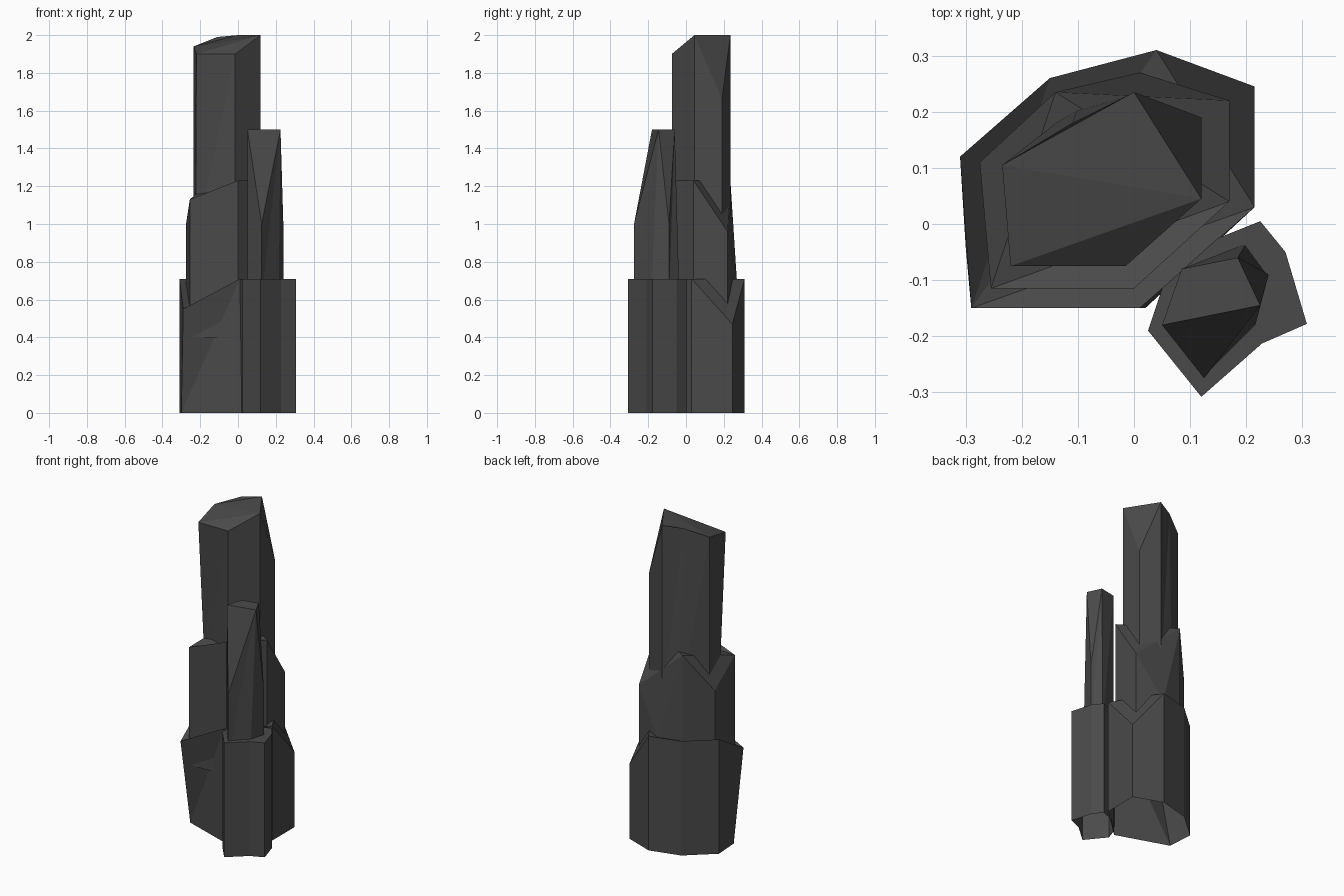
import bpy
import bmesh

# Remove the default cube only
default_cube = bpy.data.objects.get("Cube")
if default_cube:
    bpy.data.objects.remove(default_cube, do_unlink=True)

# Single dark stone colour
stone = bpy.data.materials.new("dark_grey_stone")
stone.use_nodes = True
stone_colour = (0.068, 0.068, 0.068, 1.0)
stone.diffuse_color = stone_colour
for node in stone.node_tree.nodes:
    if node.type == "BSDF_PRINCIPLED":
        node.inputs["Base Color"].default_value = stone_colour
        node.inputs["Roughness"].default_value = 0.9


def rock_column(name, base_height, corners, roof, shifted=None):
    """Faceted open-bottomed column.

    corners: letter -> top corner, listed counter-clockwise from above
    roof:    words naming the corners of each roof facet
    shifted: letter -> foot position where a side edge leans
    """
    shifted = shifted or {}
    mesh = bpy.data.meshes.new(name)
    bm = bmesh.new()
    top = {}
    foot = {}
    for letter, point in corners.items():
        foot_x, foot_y = shifted.get(letter, point[:2])
        top[letter] = bm.verts.new(point)
        foot[letter] = bm.verts.new((foot_x, foot_y, base_height))

    # Sides, split along a consistent diagonal
    letters = list(corners)
    for this, following in zip(letters, letters[1:] + letters[:1]):
        bm.faces.new((foot[this], foot[following], top[following]))
        bm.faces.new((foot[this], top[following], top[this]))

    # Sloping roof facets
    for word in roof.split():
        bm.faces.new([top[letter] for letter in word])

    bm.normal_update()
    bm.to_mesh(mesh)
    bm.free()
    mesh.materials.append(stone)
    column = bpy.data.objects.new(name, mesh)
    bpy.context.collection.objects.link(column)
    return column


# Large spire: wide lower tier
rock_column(
    "large_spire_lower_tier", 0,
    {
        "A": (-.31, .12, .71),
        "B": (-.29, -.15, .55),
        "C": (.01, -.15, .71),
        "D": (.215, .03, .71),
        "E": (.215, .245, .47),
        "F": (.04, .31, .71),
        "G": (-.15, .26, .71),
    },
    roof="BCD BDF DEF BFG BGA",
    shifted={"B": (-.3, -.04), "C": (.02, -.15)},
)

# Large spire: middle tier
rock_column(
    "large_spire_middle_tier", .4,
    {
        "A": (-.275, .11, 1),
        "B": (-.255, -.115, 1.13),
        "C": (0, -.115, 1.23),
        "D": (.17, .04, 1.23),
        "E": (.17, .22, .96),
        "F": (.01, .27, .69),
        "G": (-.14, .235, 1.23),
    },
    roof="ABG BCD BDG DEG EFG",
)

# Large spire: tall upper tier
rock_column(
    "large_spire_upper_tier", .9,
    {
        "A": (-.235, .105, 1.94),
        "B": (-.22, -.075, 1.9),
        "C": (-.015, -.075, 1.9),
        "D": (.12, .045, 2),
        "E": (.12, .19, 1.66),
        "F": (0, .235, 2),
        "G": (-.11, .18, 1.99),
    },
    roof="ABD BCD ADF DEF AFG",
    shifted={"B": (-.225, 0), "G": (-.1, .21)},
)

# Small spire: flat-topped base
rock_column(
    "small_spire_base", 0,
    {
        "A": (.05, -.115, .71),
        "B": (.025, -.19, .71),
        "C": (.12, -.308, .71),
        "D": (.228, -.213, .71),
        "E": (.308, -.178, .71),
        "F": (.27, -.05, .71),
        "G": (.225, .005, .71),
        "H": (.15, -.025, .71),
    },
    roof="ABCDEFGH",
)

# Small spire: slender shaft with chipped corners
rock_column(
    "small_spire_shaft", .6,
    {
        "A": (.05, -.18, 1.5),
        "B": (.125, -.275, 1),
        "C": (.225, -.145, 1.5),
        "D": (.24, -.09, 1),
        "E": (.185, -.06, 1.5),
        "F": (.085, -.08, 1.5),
    },
    roof="ABC CDE ACEF",
    shifted={"C": (.215, -.185), "E": (.2, -.035)},
)
